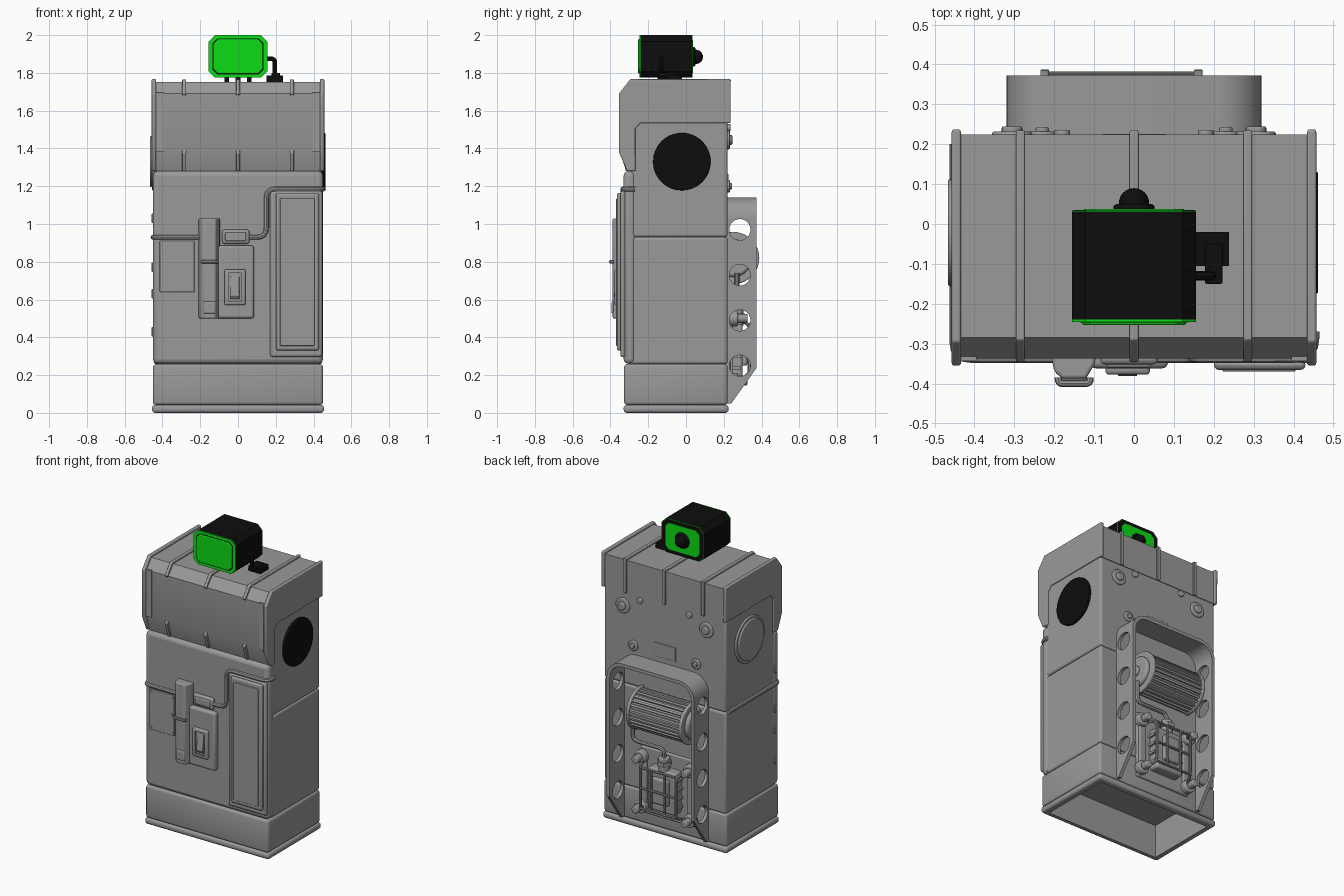
import bpy, bmesh
from math import sin, cos, pi
from mathutils import Vector

cube = bpy.data.objects.get("Cube")
if cube:
    bpy.data.objects.remove(cube, do_unlink=True)
parts = []


def material(name, rgb):
    m = bpy.data.materials.new(name)
    m.use_nodes = True
    m.diffuse_color = (*rgb, 1)
    m.node_tree.nodes["Principled BSDF"].inputs["Base Color"].default_value = (*rgb, 1)
    return m


GREY = material("grey metal", (0.32, 0.32, 0.32))
BLACK = material("black", (0.004, 0.004, 0.004))
GREEN = material("bright green", (0.004, 0.72, 0.008))


def register(name, mesh, mat):
    ob = bpy.data.objects.new(name, mesh)
    bpy.context.collection.objects.link(ob)
    mesh.materials.append(mat)
    parts.append(ob)
    return ob


def prism(name, pts, axis, a, b, mat=GREY, bevel=0):
    """Extrude a 2D outline along an axis from a to b."""
    put = {"x": lambda p, t: (t, p[0], p[1]),
           "y": lambda p, t: (p[0], t, p[1]),
           "z": lambda p, t: (p[0], p[1], t)}[axis]
    bm = bmesh.new()
    lo = [bm.verts.new(put(p, a)) for p in pts]
    hi = [bm.verts.new(put(p, b)) for p in pts]
    bm.faces.new(lo)
    bm.faces.new(hi)
    for i in range(len(pts)):
        j = (i + 1) % len(pts)
        bm.faces.new((lo[i], lo[j], hi[j], hi[i]))
    bmesh.ops.recalc_face_normals(bm, faces=bm.faces)
    mesh = bpy.data.meshes.new(name)
    bm.to_mesh(mesh)
    bm.free()
    ob = register(name, mesh, mat)
    if bevel:
        mod = ob.modifiers.new("soft edges", "BEVEL")
        mod.width, mod.segments, mod.angle_limit = bevel, 3, 0.6
    return ob


def box(name, x, y, z, mat=GREY, bevel=0):
    return prism(name, [(x[0], y[0]), (x[1], y[0]), (x[1], y[1]), (x[0], y[1])], "z", *z, mat, bevel)


def circle(p, q, r, n=32):
    return [(p + r * cos(2 * pi * i / n), q + r * sin(2 * pi * i / n)) for i in range(n)]


def disc(name, p, q, r, axis, a, b, mat=GREY, bevel=0, n=32):
    return prism(name, circle(p, q, r, n), axis, a, b, mat, bevel)


def tube(name, pts, r, bend=0.04, mat=GREY):
    """Round pipe with rounded corners."""
    pts = [Vector(p) for p in pts]
    path = [pts[0]]
    for a, b, c in zip(pts, pts[1:], pts[2:]):
        s = b + (a - b).normalized() * bend
        e = b + (c - b).normalized() * bend
        path += [s.lerp(b, t).lerp(b.lerp(e, t), t) for t in (0, .25, .5, .75, 1)]
    path.append(pts[-1])
    cu = bpy.data.curves.new(name, "CURVE")
    cu.dimensions, cu.bevel_depth, cu.bevel_resolution, cu.use_fill_caps = "3D", r, 2, True
    sp = cu.splines.new("POLY")
    sp.points.add(len(path) - 1)
    for pt, co in zip(sp.points, path):
        pt.co = (*co, 1)
    tmp = bpy.data.objects.new(name, cu)
    mesh = bpy.data.meshes.new_from_object(tmp)
    bpy.data.objects.remove(tmp)
    mesh.materials.clear()
    return register(name, mesh, mat)


def cut(ob, cutters):
    """Subtract the cutters, then discard them."""
    for c in cutters:
        mod = ob.modifiers.new("cut", "BOOLEAN")
        mod.operation, mod.solver, mod.object = "DIFFERENCE", "EXACT", c
    bpy.context.view_layer.update()
    dg = bpy.context.evaluated_depsgraph_get()
    ob.data = bpy.data.meshes.new_from_object(ob.evaluated_get(dg))
    ob.modifiers.clear()
    for c in cutters:
        parts.remove(c)
        bpy.data.objects.remove(c, do_unlink=True)


# Hollow base
for name, w, y, z in (("base_strip", .455, (-.33, .225), (0, .042)), ("base_block", .45, (-.328, .22), (.042, .258))):
    ob = box(name, (-w, w), y, z, GREY, .016)
    cut(ob, [box("cutter", (-.415, .415), (-.295, .185), (-.1, .22))])

# Main body
box("lower_body", (-.446, .446), (-.29, .22), (.258, .93), GREY, .014)
box("upper_body", (-.446, .446), (-.29, .22), (.93, 1.6), GREY, .014)
box("front_shell", (-.45, .45), (-.33, -.265), (.26, 1.28), GREY, .025)

# Hood with end plates and ribs
under = [(.235, 1.535), (-.24, 1.535), (-.268, 1.505), (-.268, 1.28)]
prism("hood", [(-.305, 1.28), (-.337, 1.39), (-.337, 1.69), (-.285, 1.752), (.225, 1.752),
               (.225, 1.535)] + under[1:], "x", -.44, .44)
rib = [(-.318, 1.28), (-.347, 1.375), (-.336, 1.392), (-.336, 1.68), (-.347, 1.692),
       (-.29, 1.765), (.235, 1.765)] + under
plate = [(-.312, 1.28), (-.355, 1.38), (-.355, 1.69), (-.295, 1.767), (.237, 1.767)] + under
for x in (-.285, 0, .285):
    prism("hood_rib", rib, "x", x - .011, x + .011, GREY, .004)
for s in (-1, 1):
    prism("hood_end_plate", plate, "x", s * .434, s * .457, GREY, .006)
    box("hood_front_strip", sorted((s * .395, s * .436)), (-.343, -.33), (1.385, 1.695))

# Side discs
disc("black_side_disc", -.022, 1.33, .152, "x", .44, .462, BLACK, .004, 48)
disc("grey_side_disc_rim", -.022, 1.33, .152, "x", -.44, -.456, GREY, .005, 48)
disc("grey_side_disc", -.022, 1.33, .135, "x", -.45, -.467, GREY, .008, 48)
for z in (.43, .63, .77, 1.03):
    box("side_catch", (-.457, -.44), (-.305, -.28), (z - .025, z + .025), GREY, .004)

# Front pipes
tube("long_pipe", [(-.45, .2, .93), (-.45, -.335, .93), (-.2, -.335, .93)], .013)
tube("bent_pipe", [(.05, -.335, .93), (.15, -.335, .93), (.15, -.335, 1.185),
                   (.452, -.335, 1.185), (.452, -.27, 1.185)], .013, .05)

# Tall front box
box("tall_box", (.17, .447), (-.348, -.32), (.295, 1.175), GREY, .02)
box("tall_box_lid", (.2, .43), (-.366, -.34), (.33, 1.165), GREY, .016)
box("tall_box_panel", (.222, .405), (-.37, -.36), (.355, 1.135), GREY, .004)

# Hatch with screws
box("hatch", (-.415, -.23), (-.337, -.32), (.64, .91), GREY, .004)
for x in (-.4, -.245):
    for z in (.66, .89):
        disc("hatch_screw", x, z, .008, "y", -.341, -.33, n=10)
disc("hatch_lock", -.25, .775, .013, "y", -.343, -.33, n=12)

# Front control unit
prism("control_bar", [(-.21, -.32), (-.2, -.37), (-.18, -.388), (-.12, -.388), (-.098, -.35), (-.095, -.32)],
      "z", .5, 1.03, GREY, .008)
box("control_box", (-.11, .085), (-.362, -.32), (.5, .885), GREY, .014)
box("control_tab", (-.085, .06), (-.352, -.32), (.895, .97), GREY, .012)
box("control_tab_plate", (-.068, .042), (-.36, -.34), (.91, .955), GREY, .006)
tube("control_handle", [(-.19, -.385, .8), (-.19, -.4, .8), (-.11, -.4, .8), (-.11, -.385, .8)], .009, .012)
box("control_button", (-.183, -.118), (-.394, -.37), (.525, .59), GREY, .008)
frame = box("switch_frame", (-.072, .04), (-.378, -.35), (.57, .76), GREY, .01)
cut(frame, [box("cutter", (-.05, .018), (-.4, -.366), (.59, .74))])
prism("switch_lever", [(-.366, .6), (-.382, .62), (-.366, .73)], "x", -.04, .008, GREY, .003)

# Rear arch frame
def arch(w, top, r):
    arc = [(w - r + r * cos(i * pi / 16), top - r + r * sin(i * pi / 16)) for i in range(9)]
    return [(w, .05)] + arc + [(-x, z) for x, z in reversed(arc)] + [(-w, .05)]


ob = prism("rear_frame", arch(.32, 1.14, .11) + arch(.298, 1.118, .09)[::-1], "y", .21, .372)
cutters = [disc("cutter", .285, z, .056, "x", -.5, .5) for z in (.97, .73, .49, .25)]
cutters.append(prism("cutter", [(.375, .24), (.45, .24), (.45, 0), (.24, 0), (.24, .05)], "x", -.5, .5))
cut(ob, cutters)

# Fluted rear drum
flutes = [(.25 + r * cos(a), .82 + r * sin(a)) for i in range(28)
          for a, r in ((2 * pi * (i + f) / 28, .132 if f < .5 else .121) for f in (0, .45, .55, .9))]
prism("drum", flutes, "x", -.225, .155)
for x in (-.235, .15):
    disc("drum_band", .25, .82, .138, "x", x, x + .022, GREY, .005, 40)
disc("drum_cap", .25, .82, .1, "x", -.26, .195, GREY, .015, 32)
disc("drum_hub", .25, .82, .035, "x", -.275, .21, GREY, .005, 20)

# Rear pump with cage
cx = -.03
box("pump_back_plate", (cx - .2, cx + .2), (.21, .235), (.12, .56), GREY, .008)
box("pump_block", (cx - .1, cx + .1), (.22, .3), (.19, .47), GREY, .015)
box("pump_cover", (cx - .06, cx + .06), (.29, .325), (.25, .42), GREY, .012)
for z in (.23, .29, .35, .41):
    box("pump_fin", (cx - .112, cx + .112), (.22, .29), (z, z + .016))
disc("pump_neck", cx, .27, .035, "z", .46, .55, GREY, .006, 20)
disc("pump_nut", cx, .27, .048, "z", .5, .525, n=6)
for s in (-1, 1):
    box("pump_side_strap", (cx + s * .17 - .022, cx + s * .17 + .022), (.23, .25), (.17, .5), GREY, .006)
    tube("cage_upright", [(cx + s * .17, .25, .17), (cx + s * .13, .335, .2),
                          (cx + s * .13, .335, .47), (cx + s * .17, .25, .5)], .009, .03)
    tube("cage_inner_bar", [(cx + s * .05, .335, .2), (cx + s * .05, .335, .47)], .007)
    for z in (.17, .5):
        disc("pump_foot", cx + s * .18, z, .042, "y", .23, .275, GREY, .008, 20)
        disc("pump_bolt", cx + s * .18, z, .024, "y", .27, .325, GREY, .006, 16)
for z in (.2, .335, .47):
    tube("cage_crossbar", [(cx - .13, .335, z), (cx + .13, .335, z)], .008)
tube("pump_pipe", [(cx, .27, .54), (cx, .27, .6), (.2, .27, .6), (.2, .27, .74)], .013)

# Rear bolts and label plate
for s in (-1, 1):
    disc("rear_bolt_ring", s * .306, 1.445, .05, "y", .21, .232, GREY, .006)
    disc("rear_bolt_head", s * .306, 1.445, .026, "y", .22, .245, GREY, .006, 20)
    disc("rear_small_bolt", s * .18, 1.51, .02, "y", .21, .236, GREY, .005, 16)
    disc("rear_lower_bolt", s * .23, 1.2, .034, "y", .21, .232, GREY, .005, 24)
    disc("rear_lower_bolt_head", s * .23, 1.2, .017, "y", .22, .243, GREY, .004, 16)
box("rear_label_plate", (-.08, .08), (.21, .226), (1.175, 1.265), GREY, .003)

# Lamp on top
def octagon(w, z0, z1, c):
    return [(-w, z0 + c), (-w + c, z0), (w - c, z0), (w, z0 + c), (w, z1 - c), (w - c, z1), (c - w, z1), (-w, z1 - c)]


prism("lamp_body", octagon(.155, 1.775, 2, .033), "y", -.24, .031, BLACK)
prism("lamp_front_rim", octagon(.155, 1.775, 2, .033), "y", -.246, -.24, GREEN)
prism("lamp_front_seam", octagon(.135, 1.792, 1.983, .025), "y", -.247, -.24, BLACK)
prism("lamp_lens", octagon(.131, 1.796, 1.979, .025), "y", -.253, -.24, GREEN, .005)
prism("lamp_back_edge", octagon(.155, 1.775, 2, .033), "y", .031, .034, GREEN)
prism("lamp_back_rim", octagon(.152, 1.778, 1.997, .033), "y", .034, .035, BLACK)
prism("lamp_back_panel", octagon(.125, 1.8, 1.975, .025), "y", .03, .038, GREEN)
disc("lamp_knob_base", 0, 1.885, .052, "y", .03, .05, BLACK, .01)
bm = bmesh.new()
bmesh.ops.create_uvsphere(bm, u_segments=24, v_segments=12, radius=.038)
bmesh.ops.translate(bm, verts=bm.verts, vec=(0, .052, 1.885))
ball = bpy.data.meshes.new("lamp_knob")
bm.to_mesh(ball)
bm.free()
register("lamp_knob", ball, BLACK)
for x in (-.06, 0, .06):
    box("lamp_foot", (x - .012, x + .012), (-.15, -.06), (1.75, 1.78), BLACK)
box("lamp_bracket", (.15, .238), (-.105, -.02), (1.75, 1.785), BLACK)
box("lamp_bracket_step", (.178, .222), (-.15, -.05), (1.78, 1.8), BLACK, .004)
tube("lamp_arm", [(.15, -.13, 1.875), (.195, -.13, 1.875), (.195, -.13, 1.79)], .012, .02, BLACK)

# Smooth shading with sharp edges
bpy.ops.object.select_all(action="DESELECT")
for ob in parts:
    ob.select_set(True)
bpy.context.view_layer.objects.active = parts[0]
bpy.ops.object.shade_smooth_by_angle(angle=.6)
